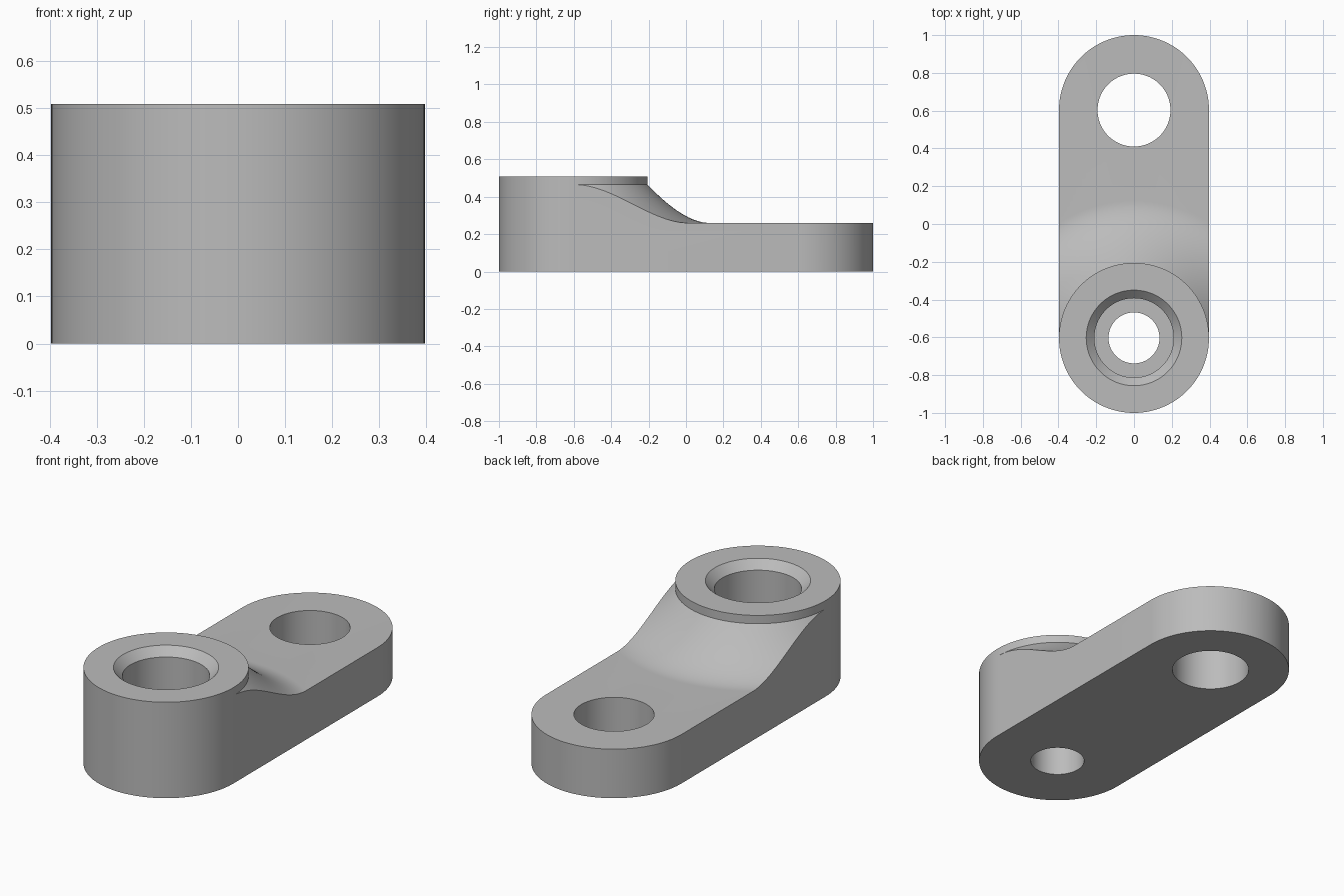
import bpy, bmesh, math

if "Cube" in bpy.data.objects:
    bpy.data.objects.remove(bpy.data.objects["Cube"])

R, CY, TOP, BASE = 0.397, 0.603, 0.509, 0.26   # end radius, centre offset, boss top, plate top

grey = bpy.data.materials.new("plain grey")
grey.diffuse_color = (0.5, 0.5, 0.5, 1)
grey.use_nodes = True
grey.node_tree.nodes["Principled BSDF"].inputs["Base Color"].default_value = grey.diffuse_color


def finish(bm, name):
    bmesh.ops.remove_doubles(bm, verts=bm.verts, dist=1e-5)
    bmesh.ops.recalc_face_normals(bm, faces=bm.faces)
    mesh = bpy.data.meshes.new(name)
    bm.to_mesh(mesh)
    bm.free()
    mesh.materials.append(grey)
    ob = bpy.data.objects.new(name, mesh)
    bpy.context.collection.objects.link(ob)
    return ob


def revolve(name, profile, cy, start=0, sweep=360, steps=96):
    """Spin a closed (radius, z) outline around the vertical axis at y = cy."""
    bm = bmesh.new()
    a = math.radians(start)
    vs = [bm.verts.new((r * math.cos(a), cy + r * math.sin(a), z)) for r, z in profile]
    face = bm.faces.new(vs)
    full = sweep == 360
    geom = list(face.edges) if full else [face]
    if full:
        bm.faces.remove(face)
    bmesh.ops.spin(bm, geom=geom, cent=(0, cy, 0), axis=(0, 0, 1),
                   angle=math.radians(sweep), steps=steps)
    if not full:
        # close the starting end if the spin left it open
        bmesh.ops.remove_doubles(bm, verts=bm.verts, dist=1e-6)
        bmesh.ops.holes_fill(bm, edges=[e for e in bm.edges if e.is_boundary], sides=0)
    return finish(bm, name)


# full-height stadium body
bm = bmesh.new()
N = 64
outline = []
for start, cy in ((0, CY), (math.pi, -CY)):
    for i in range(N + 1):
        a = start + math.pi * i / N
        outline.append(bm.verts.new((R * math.cos(a), cy + R * math.sin(a), 0)))
f = bm.faces.new(outline)
ext = bmesh.ops.extrude_face_region(bm, geom=[f])
bmesh.ops.translate(bm, vec=(0, 0, TOP),
                    verts=[g for g in ext["geom"] if isinstance(g, bmesh.types.BMVert)])
link = finish(bm, "link_arm")

# cutter that lowers the arm and leaves a sweeping fillet around the boss
p0, p1, p2 = (R, 0.465), (0.592, BASE), (0.727, BASE)
fillet = []
for i in range(17):
    t = i / 16
    fillet.append(tuple((1 - t) ** 2 * a + 2 * t * (1 - t) * b + t * t * c
                        for a, b, c in zip(p0, p1, p2)))
step_cutter = revolve("step_cutter", [(R, 0.7)] + fillet + [(2.2, BASE), (2.2, 0.7)],
                      -CY, 2, 176, 88)

# plain hole, and chamfered counterbore with a smaller through hole
plain_hole = revolve("plain_hole_cutter", [(0, -0.1), (0.193, -0.1), (0.193, 0.7), (0, 0.7)], CY)
bolt_hole = revolve("bolt_hole_cutter",
                    [(0, -0.1), (0.135, -0.1), (0.135, 0.2), (0.21, 0.2), (0.21, 0.466),
                     (0.253, TOP), (0.253, 0.7), (0, 0.7)], -CY)

for cutter in (step_cutter, plain_hole, bolt_hole):
    m = link.modifiers.new(cutter.name, "BOOLEAN")
    m.operation, m.solver, m.object = "DIFFERENCE", "EXACT", cutter
    bpy.context.view_layer.objects.active = link
    bpy.ops.object.modifier_apply(modifier=m.name)
    bpy.data.objects.remove(cutter)

# smooth curved faces, sharp rims
bpy.ops.object.select_all(action="DESELECT")
link.select_set(True)
bpy.context.view_layer.objects.active = link
bpy.ops.object.shade_smooth_by_angle(angle=math.radians(25))
